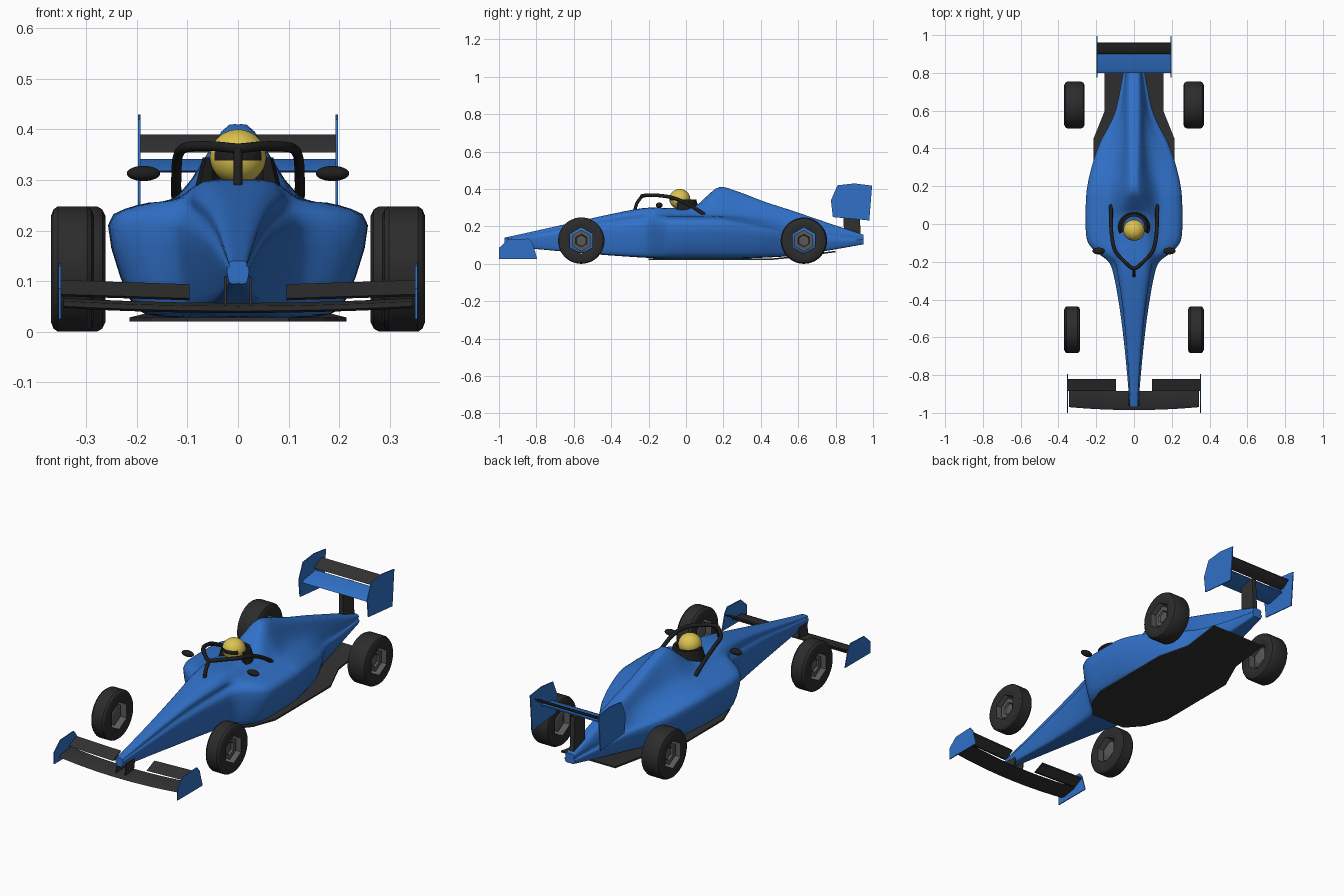
import bpy, bmesh, math
from math import sin, cos, pi, radians
from mathutils import Vector

cube = bpy.data.objects.get("Cube")
if cube:
    bpy.data.objects.remove(cube, do_unlink=True)


def material(name, r, g, b):
    m = bpy.data.materials.new(name)
    m.use_nodes = True
    m.diffuse_color = (r, g, b, 1)
    bsdf = m.node_tree.nodes["Principled BSDF"]
    bsdf.inputs["Base Color"].default_value = (r, g, b, 1)
    bsdf.inputs["Roughness"].default_value = 0.6
    return m


BLUE = material("racing blue", .03, .165, .58)
CARBON = material("carbon black", .03, .03, .03)
TYRE = material("tyre rubber", .025, .025, .025)
BLACK = material("gloss black", .013, .013, .013)
GREY = material("rim grey", .1, .1, .105)
YELLOW = material("helmet yellow", .72, .55, .08)


def finish(name, bm, mats, angle):
    bmesh.ops.recalc_face_normals(bm, faces=bm.faces)
    mesh = bpy.data.meshes.new(name)
    bm.to_mesh(mesh)
    bm.free()
    for m in mats:
        mesh.materials.append(m)
    mesh.shade_smooth()
    mesh.set_sharp_from_angle(angle=radians(angle))
    ob = bpy.data.objects.new(name, mesh)
    bpy.context.collection.objects.link(ob)
    return ob


def loft(name, rings, *mats, angle=30, closed=False, rule=None):
    """Skin a list of equal closed rings; caps the ends unless closed."""
    bm = bmesh.new()
    loops = [[bm.verts.new(p) for p in ring] for ring in rings]
    n = len(loops[0])
    pairs = list(zip(loops, loops[1:]))
    if closed:
        pairs.append((loops[-1], loops[0]))
    else:
        bm.faces.new(loops[0])
        bm.faces.new(loops[-1])
    for a, b in pairs:
        for j in range(n):
            k = (j + 1) % n
            face = bm.faces.new((a[j], a[k], b[k], b[j]))
            if rule:
                face.material_index = rule(j)
    return finish(name, bm, mats, angle)


def spline(points, steps):
    """Catmull-Rom curve through tuples of any length."""
    pts = [points[0], *points, points[-1]]
    out = []
    for p, q, r, s in zip(pts, pts[1:], pts[2:], pts[3:]):
        for i in range(steps):
            t = i / steps
            out.append(tuple(
                b + t * (c - a) / 2 + t * t * (a - 2.5 * b + 2 * c - d / 2)
                + t ** 3 * (1.5 * (b - c) + (d - a) / 2)
                for a, b, c, d in zip(p, q, r, s)))
    return out + [tuple(points[-1])]


def prism(name, outline, x0, x1, mat):
    """Extrude a y-z outline between two x positions."""
    return loft(name, [[(x, y, z) for y, z in outline] for x in (x0, x1)], mat)


def tube(name, path, radius, mat):
    pts = [Vector(p) for p in spline(path, 6)]
    rings = []
    for i, p in enumerate(pts):
        turn = (pts[min(i + 1, len(pts) - 1)] - pts[max(i - 1, 0)]).to_track_quat('Z', 'Y')
        rings.append([p + turn @ Vector((radius * cos(a * pi / 5), radius * sin(a * pi / 5), 0))
                      for a in range(10)])
    return loft(name, rings, mat, angle=50)


def ellipsoid(name, centre, size, *mats, rule=None):
    bm = bmesh.new()
    bmesh.ops.create_uvsphere(bm, u_segments=32, v_segments=24, radius=1)
    if rule:
        for f in bm.faces:
            f.material_index = rule(f.calc_center_median())
    bmesh.ops.scale(bm, vec=size, verts=bm.verts)
    bmesh.ops.translate(bm, vec=centre, verts=bm.verts)
    return finish(name, bm, mats, 50)


# Bodywork: y, half width, bottom, shoulder height, inner x, inner z, spine x, top
stations = [
    (-.97, .022, .095, .13, .018, .135, .012, .14),
    (-.8, .036, .08, .155, .028, .168, .018, .177),
    (-.6, .056, .062, .19, .042, .21, .025, .222),
    (-.42, .08, .048, .215, .06, .245, .035, .262),
    (-.27, .108, .038, .235, .085, .265, .055, .292),
    (-.2, .135, .034, .245, .095, .268, .065, .3),
    (-.14, .21, .03, .25, .115, .265, .07, .3),
    (-.08, .25, .03, .25, .125, .262, .07, .298),
    (.04, .257, .03, .25, .13, .262, .07, .305),
    (.11, .255, .03, .25, .125, .265, .05, .36),
    (.18, .25, .03, .25, .115, .268, .033, .41),
    (.28, .23, .03, .235, .09, .265, .03, .385),
    (.42, .185, .035, .205, .07, .25, .03, .332),
    (.58, .105, .045, .17, .055, .22, .03, .28),
    (.75, .066, .07, .145, .045, .18, .028, .222),
    (.95, .03, .105, .13, .026, .145, .018, .155)]


def section(y, w, zb, zs, wi, zi, wt, zt):
    h = zs - zb
    half = spline([(0, zb), (.6 * w, zb), (.83 * w, zb + .15 * h), (w, zb + .82 * h),
                   (.78 * w, zs), (wi, zi), (wt, zt - .1 * (zt - zi)), (0, zt)], 3)
    return [(x, y, z) for x, z in half] + [(-x, y, z) for x, z in half[-2:0:-1]]


loft("bodywork", [section(*s) for s in spline(stations, 4)], BLUE, angle=50)

# Floor and diffuser
floor = [(-.2, .1, .02), (-.12, .17, .02), (0, .215, .02), (.45, .215, .02),
         (.6, .155, .035), (.8, .155, .062)]
loft("floor", [[(-w, y, z), (w, y, z), (w, y, z + .008), (-w, y, z + .008)]
               for y, w, z in floor], CARBON, angle=10)

# Cockpit: headrest collar, helmet with visor, halo
collar = [(.055, .345), (.07, .345), (.092, .26), (.055, .26)]
loft("headrest", [[(r * cos(a), r * sin(a) - .015, z) for r, z in collar]
                  for a in (radians(d) for d in range(-25, 206, 10))], BLACK)
ellipsoid("helmet", (0, -.033, .346), (.056, .056, .054), YELLOW, BLACK,
          rule=lambda c: int(-.1 < c.z < .3 and c.y < -.5))
side = [(.122, .1, .262), (.122, .03, .308), (.118, -.06, .35), (.1, -.14, .365), (.05, -.2, .367)]
tube("halo_hoop", side + [(0, -.235, .363)] + [(-x, y, z) for x, y, z in reversed(side)],
     .01, BLACK)
tube("halo_pillar", [(0, -.275, .28), (0, -.262, .325), (0, -.235, .362)], .009, BLACK)

# Front wing main plane, gently bowed
foil = [(0, .004), (.02, .014), (.1, .02), (.1, .014), (.02, 0)]
loft("front_wing", [[(x, y - .985 + .13 * x * x, z + .037 + .08 * x * x) for y, z in foil]
                    for x in (i * .345 / 6 for i in range(-6, 7))], CARBON)

# Rear wing planes and pylon
prism("rear_wing_main", [(.8, .318), (.82, .328), (.91, .342), (.91, .336), (.82, .315)],
      -.193, .193, BLUE)
prism("rear_wing_flap", [(.9, .354), (.91, .366), (.958, .39), (.96, .384), (.92, .356)],
      -.193, .193, CARBON)
prism("rear_wing_pylon", [(.845, .14), (.84, .325), (.925, .335), (.935, .14)],
      -.012, .012, CARBON)

# Tyre cross-section: fraction of width, radius (the last two form the hexagonal rim)
tread = [(0, .082), (0, .105), (.06, .118), (.16, .124), (.84, .124), (.94, .118),
         (1, .105), (1, .082), (.97, 0), (.03, 0)]
HEX = .061


def wheel(name, s, y, x0, x1):
    def tyre_ring(a):
        bore = HEX / cos(a % (pi / 3) - pi / 6)
        return [(s * (x0 + t * (x1 - x0)), y + (r or bore) * sin(a), .124 + (r or bore) * cos(a))
                for t, r in tread]
    loft(name + "_tyre", [tyre_ring(i * pi / 24) for i in range(48)], TYRE, GREY,
         closed=True, rule=lambda j: int(j == 8))
    hub = [(x0 + .02, .03), (x0 + .03, .058), (x1 - .025, .058), (x1 - .025, .035),
           (x1 - .035, .03)]
    loft(name + "_hub", [[(s * x, y + r * sin(k * pi / 3), .124 + r * cos(k * pi / 3))
                          for k in range(6)] for x, r in hub], GREY, angle=10)


# Parts on both sides
front_plate = [(-1, .025), (-1, .085), (-.95, .13), (-.84, .135), (-.82, .11), (-.795, .025)]
rear_plate = [(.785, .25), (.775, .34), (.81, .42), (.9, .43), (.995, .418), (.98, .232)]
for label, s in (("left", 1), ("right", -1)):
    wheel(label + "_front_wheel", s, -.56, .285, .37)
    wheel(label + "_rear_wheel", s, .63, .262, .37)
    prism(label + "_front_endplate", front_plate, s * .35, s * .355, BLUE)
    prism(label + "_rear_endplate", rear_plate, s * .193, s * .198, BLUE)
    prism(label + "_wing_pylon", [(-.96, .05), (-.95, .11), (-.88, .11), (-.89, .05)],
          s * .023, s * .028, CARBON)
    loft(label + "_front_flap",
         [[(s * x, -.885, z), (s * x, -.82, z + .028), (s * x, -.822, z + .022),
           (s * x, -.87, z - .004)] for x, z in ((.096, .066), (.35, .074))], CARBON)
    ellipsoid(label + "_mirror", (s * .187, -.143, .313), (.033, .018, .015), BLACK)
